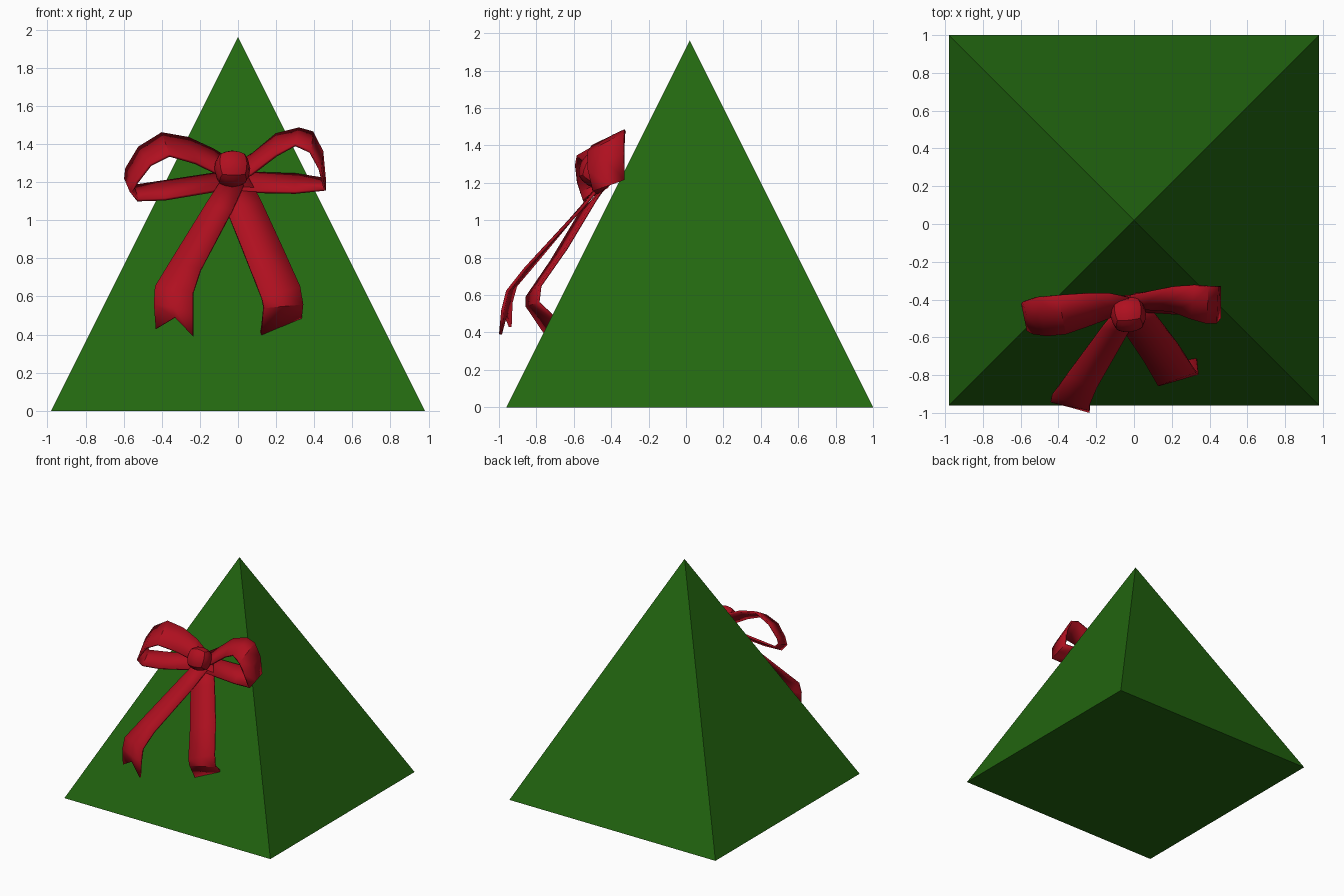
import bpy, bmesh
from mathutils import Vector


def material(name, rgb):
    m = bpy.data.materials.new(name)
    m.diffuse_color = (*rgb, 1)
    return m


green = material("green", (0.016, 0.135, 0.005))
red = material("red", (0.43, 0.005, 0.014))


def add_object(name, bm, mat, smooth=None):
    bmesh.ops.recalc_face_normals(bm, faces=bm.faces)
    me = bpy.data.meshes.new(name)
    bm.to_mesh(me)
    bm.free()
    me.materials.append(mat)
    ob = bpy.data.objects.new(name, me)
    bpy.context.collection.objects.link(ob)
    if smooth:
        bpy.ops.object.select_all(action='DESELECT')
        ob.select_set(True)
        bpy.context.view_layer.objects.active = ob
        bpy.ops.object.shade_smooth_by_angle(angle=smooth)
    return ob


def ribbon(name, edge_a, edge_b, notch=None):
    """Strip of thin cloth between two edge paths, with optional notched end."""
    bm = bmesh.new()
    rows = []
    for a, b in zip(edge_a, edge_b):
        a, b = Vector(a), Vector(b)
        rows.append([a, (a + b) / 2, b])
    if notch:
        rows[-1][1] = Vector(notch)
    rows = [[bm.verts.new(p) for p in row] for row in rows]
    for r, s in zip(rows, rows[1:]):
        for i in range(2):
            bm.faces.new((r[i], r[i + 1], s[i + 1], s[i]))
    ob = add_object(name, bm, red, 0.6)
    mod = ob.modifiers.new("thickness", 'SOLIDIFY')
    mod.thickness = 0.016
    mod.offset = 0
    return ob


# Pyramid
bm = bmesh.new()
base = [bm.verts.new(p) for p in
        ((-0.98, -0.96, 0), (0.98, -0.96, 0), (0.98, 1, 0), (-0.98, 1, 0))]
apex = bm.verts.new((0, 0.02, 1.96))
bm.faces.new(base)
for i in range(4):
    bm.faces.new((base[i], base[(i + 1) % 4], apex))
add_object("pyramid", bm, green)

# Knot: cube rounded most of the way to a ball
bm = bmesh.new()
bmesh.ops.create_cube(bm, size=2)
bmesh.ops.subdivide_edges(bm, edges=bm.edges, cuts=3, use_grid_fill=True)
for v in bm.verts:
    v.co = (v.co * 0.92).lerp(v.co.normalized(), 0.85)
knot = add_object("bow_knot", bm, red, 0.6)
knot.location = (-0.03, -0.48, 1.27)
knot.scale = (0.096, 0.092, 0.096)
knot.rotation_euler = (-0.46, 0, 0.1)

# Bow loops: front edge, then back edge
ribbon("bow_loop_left",
       [(-0.03, -0.48, 1.21), (-0.12, -0.49, 1.25), (-0.22, -0.53, 1.30),
        (-0.36, -0.58, 1.34), (-0.46, -0.59, 1.29), (-0.53, -0.58, 1.20),
        (-0.56, -0.565, 1.15), (-0.525, -0.55, 1.105), (-0.38, -0.53, 1.11), (-0.02, -0.47, 1.17)],
       [(-0.03, -0.39, 1.31), (-0.13, -0.37, 1.37), (-0.26, -0.37, 1.43),
        (-0.40, -0.38, 1.455), (-0.52, -0.39, 1.38), (-0.585, -0.41, 1.27),
        (-0.59, -0.42, 1.22), (-0.55, -0.42, 1.18), (-0.38, -0.41, 1.205), (-0.02, -0.38, 1.26)])
ribbon("bow_loop_right",
       [(-0.02, -0.46, 1.20), (0.07, -0.45, 1.24), (0.2, -0.46, 1.34),
        (0.30, -0.50, 1.395), (0.38, -0.525, 1.36), (0.43, -0.525, 1.27),
        (0.455, -0.50, 1.16), (0.30, -0.48, 1.145), (0.0, -0.46, 1.15)],
       [(-0.02, -0.38, 1.29), (0.08, -0.36, 1.35), (0.2, -0.335, 1.45),
        (0.32, -0.325, 1.48), (0.39, -0.33, 1.46), (0.44, -0.33, 1.36),
        (0.455, -0.33, 1.22), (0.30, -0.345, 1.24), (0.0, -0.37, 1.25)])

# Hanging tails
ribbon("bow_tail_left",
       [(-0.08, -0.44, 1.22), (-0.17, -0.55, 1.08), (-0.355, -0.80, 0.78),
        (-0.435, -0.91, 0.65), (-0.44, -0.935, 0.56), (-0.43, -0.94, 0.43)],
       [(0.03, -0.46, 1.18), (-0.03, -0.57, 1.05), (-0.195, -0.86, 0.74),
        (-0.235, -0.955, 0.62), (-0.235, -0.98, 0.52), (-0.235, -0.992, 0.39)],
       notch=(-0.33, -0.965, 0.49))
ribbon("bow_tail_right",
       [(-0.11, -0.43, 1.18), (-0.05, -0.57, 1.03), (0.05, -0.72, 0.78),
        (0.125, -0.85, 0.59), (0.135, -0.85, 0.54), (0.12, -0.755, 0.40)],
       [(0.05, -0.41, 1.23), (0.12, -0.49, 1.10), (0.235, -0.64, 0.85),
        (0.325, -0.78, 0.65), (0.34, -0.79, 0.56), (0.33, -0.70, 0.475)])
